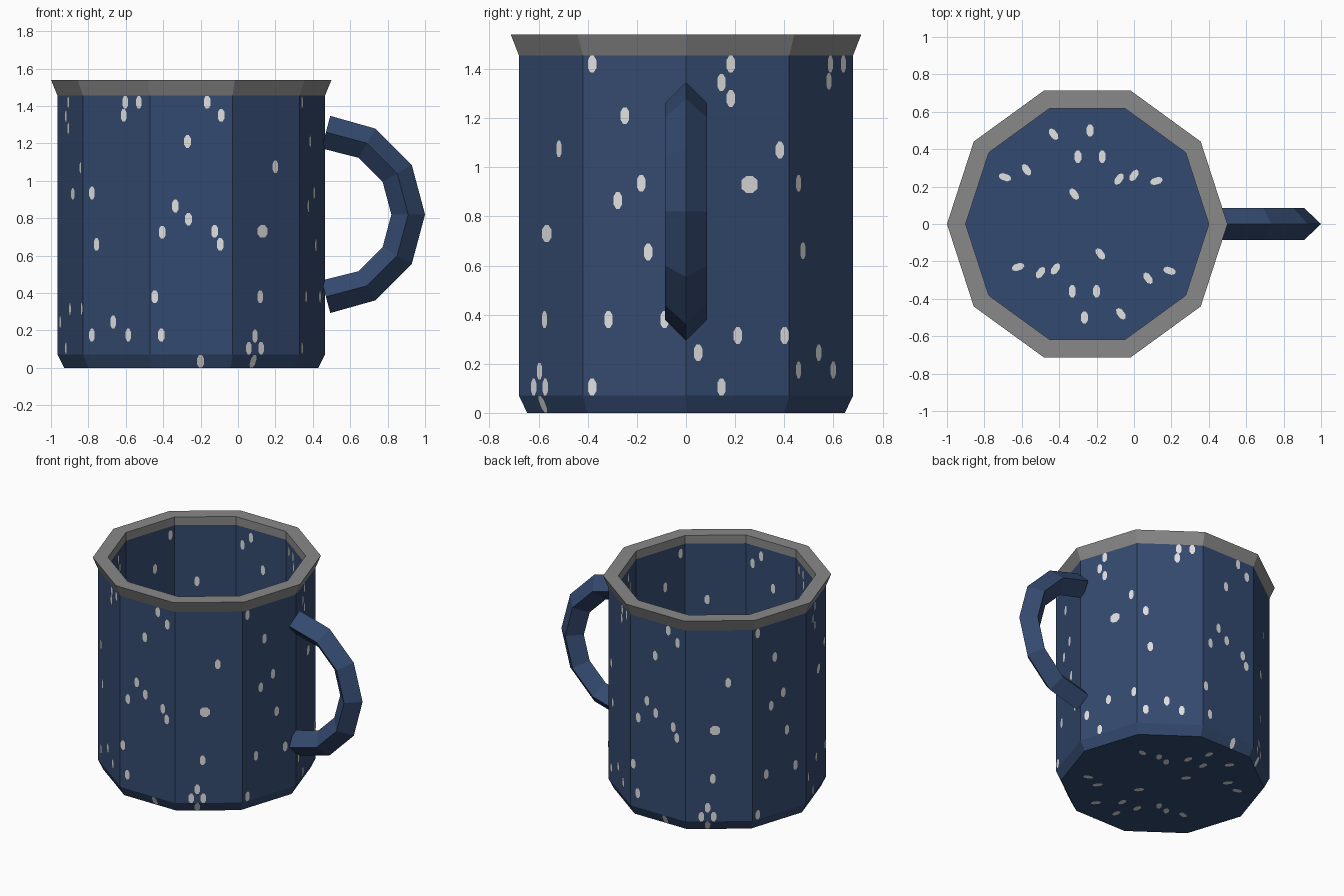
import bpy
import bmesh
from math import cos, sin, pi, radians
from mathutils import Vector

cube = bpy.data.objects.get("Cube")
if cube:
    bpy.data.objects.remove(cube, do_unlink=True)

SIDES = 10
STEP = 2 * pi / SIDES
CENTRE = Vector((-0.25, 0, 0))
FLOOR = 0.07


def material(name, colour):
    mat = bpy.data.materials.new(name)
    mat.use_nodes = True
    mat.diffuse_color = (*colour, 1)
    mat.node_tree.nodes["Principled BSDF"].inputs["Base Color"].default_value = (*colour, 1)
    return mat


blue = material("enamel blue", (0.034, 0.068, 0.16))
grey = material("rim grey", (0.25, 0.25, 0.25))
white = material("speckle white", (0.75, 0.75, 0.75))


def finish(bm, name, mat, fix_normals=True):
    if fix_normals:
        bmesh.ops.recalc_face_normals(bm, faces=bm.faces[:])
    mesh = bpy.data.meshes.new(name)
    bm.to_mesh(mesh)
    bm.free()
    mesh.materials.append(mat)
    obj = bpy.data.objects.new(name, mesh)
    bpy.context.collection.objects.link(obj)
    return obj


def bridge(bm, rings):
    for a, b in zip(rings, rings[1:]):
        n = len(a)
        for i in range(n):
            j = (i + 1) % n
            bm.faces.new((a[i], a[j], b[j], b[i]))


def lathe(name, profile, mat, capped):
    bm = bmesh.new()
    rings = [[bm.verts.new(CENTRE + Vector((r * cos(i * STEP), r * sin(i * STEP), z)))
              for i in range(SIDES)] for r, z in profile]
    bridge(bm, rings)
    if capped:
        bm.faces.new(rings[0][::-1])
        bm.faces.new(rings[-1])
    return finish(bm, name, mat)


# Cup wall with bevelled foot, hollow inside, and flared rim
lathe("cup_body", [(0.68, 0), (0.715, 0.07), (0.715, 1.455), (0.65, 1.48), (0.65, FLOOR)], blue, True)
lathe("cup_rim", [(0.715, 1.455), (0.75, 1.54), (0.65, 1.54), (0.65, 1.48), (0.715, 1.455)], grey, False)

# Handle: diamond section swept along a half ring
bm = bmesh.new()
hub = Vector((0.47, 0, 0.82))
path = [hub + 0.44 * Vector((cos(a), 0, sin(a))) for a in (radians(d) for d in range(-90, 91, 30))]
rings = []
for i, p in enumerate(path):
    tangent = (path[min(i + 1, len(path) - 1)] - path[max(i - 1, 0)]).normalized()
    side = Vector((0, 1, 0))
    out = side.cross(tangent)
    rings.append([bm.verts.new(p + 0.09 * d) for d in (out, side * 0.95, -out, -side * 0.95)])
bridge(bm, rings)
bm.faces.new(rings[0])
bm.faces.new(rings[-1])
finish(bm, "handle", blue)

# Speckles on the wall: facet number -> (offset along facet, height, width)
W = 0.036
wall_spots = {
    0: [(-.03, 1.42, W), (-.07, 1.345, W), (-.03, 1.28, W), (.18, 1.07, W), (.05, .93, .07),
        (0, .315, W), (.2, .315, W), (-.17, .245, W), (-.07, .105, W)],
    6: [(.06, 1.42, W), (.15, 1.42, W), (.05, 1.35, W), (-.16, .935, W), (-.13, .66, W),
        (-.02, .245, W), (-.16, .175, W), (.08, .175, W)],
    7: [(.085, 1.42, W), (.16, 1.35, W), (-.02, 1.21, W), (-.085, .865, W), (-.015, .795, W),
        (-.155, .725, W), (.125, .73, W), (.155, .66, W), (-.195, .38, W), (-.16, .175, W),
        (.05, .035, W)],
    8: [(.06, 1.075, W), (-.025, .73, .065), (-.04, .38, W), (-.075, .17, W),
        (-.115, .105, W), (-.035, .105, W), (-.075, .035, W)],
    9: [(-.18, 1.42, W), (-.04, 1.21, W), (.03, .935, W), (-.07, .865, W), (.06, .655, W),
        (-.11, .38, W), (.13, .38, W), (-.18, .105, W)],
}
# Speckles on the floor and underside, relative to the cup axis
floor_spots = [(-.18, .48), (.015, .5), (-.05, .36), (.08, .36), (-.44, .25),
               (-.325, .29), (-.07, .16), (.17, .24), (.25, .26), (.37, .23)]


def blob(width, height):
    """Elongated hexagon outline."""
    w, h = width / 2, height / 2
    return [(w * x, h * y) for x, y in ((1, -.5), (1, .5), (.4, 1), (-.4, 1), (-1, .5), (-1, -.5), (-.4, -1), (.4, -1))]


def add_plate(bm, points, flip):
    verts = [bm.verts.new(CENTRE + p) for p in points]
    bm.faces.new(verts[::-1] if flip else verts)


def outer_radius(z):
    return 0.68 + 0.035 * min(z / 0.07, 1)


LIFT = 0.003
outside, inside, base, under = (bmesh.new() for _ in range(4))
for half_turn in (0, SIDES // 2):
    for facet, spots in wall_spots.items():
        mid = (facet + half_turn + 0.5) * STEP
        normal = Vector((cos(mid), sin(mid), 0))
        along = Vector((-sin(mid), cos(mid), 0))
        for u, z, width in spots:
            shape = [(u + a, z + b) for a, b in blob(width, 0.068)]
            add_plate(outside, [normal * (outer_radius(h) * cos(STEP / 2) + LIFT) + along * s
                                + Vector((0, 0, h)) for s, h in shape], False)
            if z > FLOOR + 0.03:
                add_plate(inside, [normal * (0.65 * cos(STEP / 2) - LIFT) + along * s * 0.91
                                   + Vector((0, 0, h)) for s, h in shape], True)
    sign = -1 if half_turn else 1
    for x, y in floor_spots:
        spot = Vector((x, y, 0)) * sign
        facet = int((Vector((1, 0)).angle_signed(spot.xy) * -1 % (2 * pi)) / STEP)
        mid = (facet + 0.5) * STEP
        radial = Vector((cos(mid), sin(mid), 0))
        along = Vector((sin(mid), -cos(mid), 0))
        flat = [spot + along * a + radial * b for a, b in blob(0.036, 0.066)]
        add_plate(base, [p + Vector((0, 0, FLOOR + LIFT)) for p in flat], False)
        add_plate(under, [p - Vector((0, 0, 0.001)) for p in flat], True)

finish(outside, "outer_speckles", white, False)
finish(inside, "inner_speckles", white, False)
finish(base, "floor_speckles", white, False)
finish(under, "underside_speckles", white, False)
